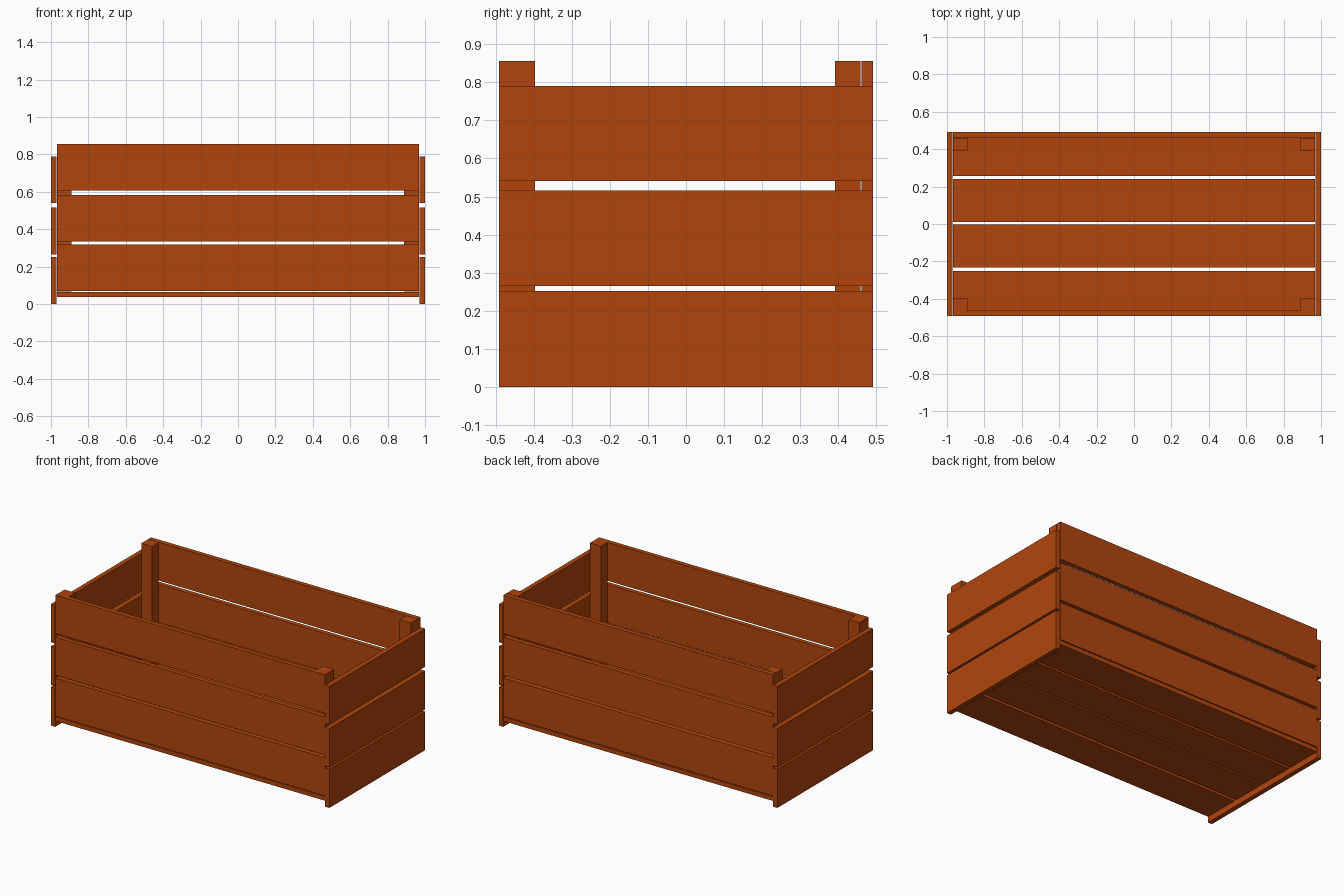
import bpy

if "Cube" in bpy.data.objects:
    bpy.data.objects.remove(bpy.data.objects["Cube"])

wood = bpy.data.materials.new("orange_wood")
wood.diffuse_color = (0.445, 0.06, 0.004, 1)
wood.use_nodes = True
wood.node_tree.nodes["Principled BSDF"].inputs["Base Color"].default_value = wood.diffuse_color


def board(name, x, y, z):
    """Box spanning the given (min, max) ranges."""
    bpy.ops.mesh.primitive_cube_add(size=1)
    ob = bpy.context.object
    ob.name = name
    ob.location = [(a + b) / 2 for a, b in (x, y, z)]
    ob.scale = [b - a for a, b in (x, y, z)]
    bpy.ops.object.transform_apply(location=True, rotation=False, scale=True)
    ob.data.materials.append(wood)


# floor planks
for i, y in enumerate([(-0.488, -0.252), (-0.232, -0.003), (0.01, 0.24), (0.256, 0.49)]):
    board(f"floor_plank_{i + 1}", (-0.968, 0.968), y, (0.037, 0.065))

# long boards, front and back
for i, z in enumerate([(0.07, 0.318), (0.335, 0.583), (0.607, 0.856)]):
    board(f"front_board_{i + 1}", (-0.968, 0.968), (-0.491, -0.462), z)
    board(f"back_board_{i + 1}", (-0.968, 0.968), (0.461, 0.491), z)

# short end boards, left and right, set lower than the long boards
for i, z in enumerate([(0.0, 0.252), (0.265, 0.516), (0.541, 0.79)]):
    board(f"left_end_board_{i + 1}", (-1.0, -0.97), (-0.491, 0.491), z)
    board(f"right_end_board_{i + 1}", (0.97, 1.0), (-0.491, 0.491), z)

# inner corner posts
for side, x in (("left", (-0.968, -0.891)), ("right", (0.888, 0.968))):
    board(f"{side}_front_post", x, (-0.462, -0.397), (0.066, 0.856))
    board(f"{side}_back_post", x, (0.391, 0.458), (0.066, 0.856))
